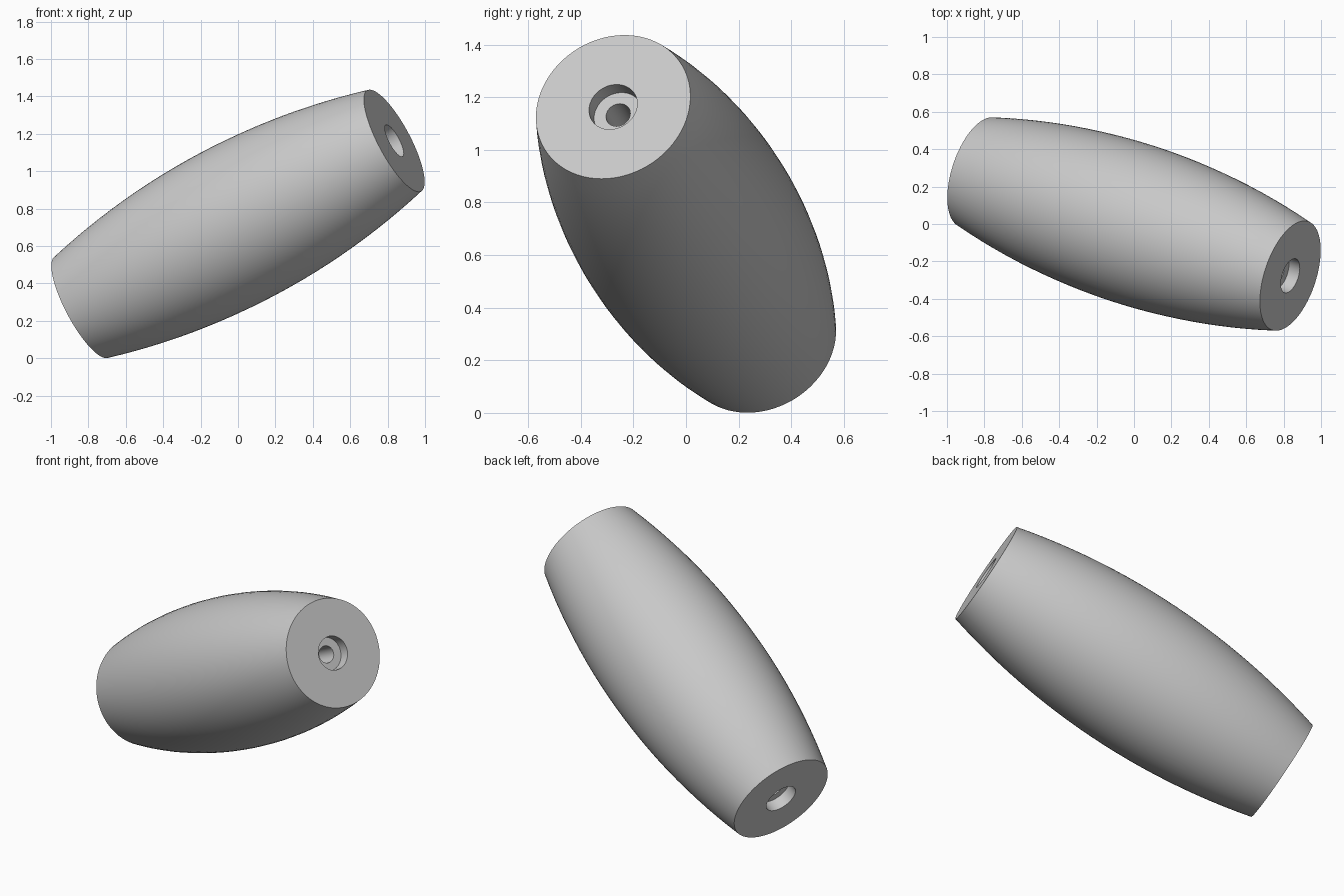
import bpy, bmesh, math
from mathutils import Vector

cube = bpy.data.objects.get("Cube")
if cube:
    bpy.data.objects.remove(cube, do_unlink=True)

# Main dimensions
AXIS = Vector((1.671, -0.554, 0.889))
HALF = AXIS.length / 2
END_R, MID_R = 0.306, 0.43
BORE_R, BORE_DEPTH, HOLE_R = 0.0955, 0.068, 0.048
RINGS, SEGMENTS = 24, 72

grey = bpy.data.materials.new("light_grey")
grey.use_nodes = True
colour = (0.58, 0.58, 0.58, 1)
grey.diffuse_color = colour
grey.node_tree.nodes["Principled BSDF"].inputs["Base Color"].default_value = colour

# Barrel profile: circular arc outside, recessed bores and a through hole inside
sag = MID_R - END_R
arc_r = (HALF ** 2 + sag ** 2) / (2 * sag)
sweep = math.asin(HALF / arc_r)
profile = []
for i in range(RINGS + 1):
    a = sweep * (2 * i / RINGS - 1)
    profile.append((MID_R - arc_r * (1 - math.cos(a)), arc_r * math.sin(a)))
floor = HALF - BORE_DEPTH
profile += [(BORE_R, HALF), (BORE_R, floor), (HOLE_R, floor),
            (HOLE_R, -floor), (BORE_R, -floor), (BORE_R, -HALF)]

# Revolve the closed profile around its own axis
bm = bmesh.new()
verts = [bm.verts.new((r, 0, z)) for r, z in profile]
edges = [bm.edges.new((v, verts[i - 1])) for i, v in enumerate(verts)]
bmesh.ops.spin(bm, geom=verts + edges, cent=(0, 0, 0), axis=(0, 0, 1),
               angle=math.tau, steps=SEGMENTS, use_merge=True)
bmesh.ops.remove_doubles(bm, verts=bm.verts, dist=0.0001)
bmesh.ops.recalc_face_normals(bm, faces=bm.faces)
mesh = bpy.data.meshes.new("barrel_handle")
bm.to_mesh(mesh)
bm.free()
mesh.materials.append(grey)

# Place it tilted, with the lower rim on the floor
handle = bpy.data.objects.new("barrel_handle", mesh)
bpy.context.collection.objects.link(handle)
handle.rotation_euler = AXIS.to_track_quat('Z', 'Y').to_euler()
handle.location = (0, 0, 0.7185)

bpy.ops.object.select_all(action='DESELECT')
handle.select_set(True)
bpy.context.view_layer.objects.active = handle
bpy.ops.object.shade_smooth_by_angle(angle=math.radians(30))
